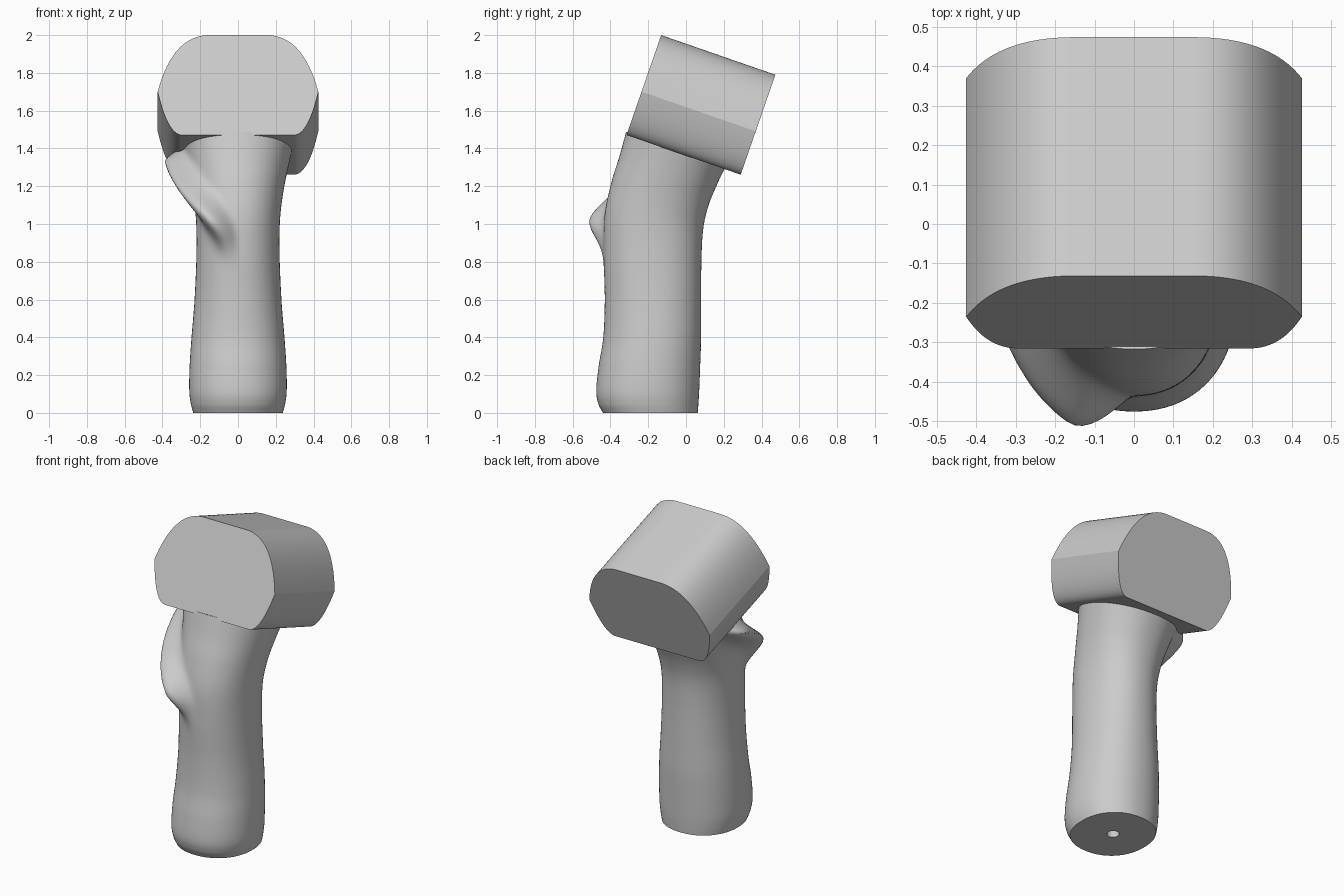
import bpy, bmesh
from math import sin, cos, pi, exp, degrees, atan2
from mathutils import Vector

if "Cube" in bpy.data.objects:
    bpy.data.objects.remove(bpy.data.objects["Cube"])

grey = bpy.data.materials.new("plain grey")
grey.use_nodes = True
grey.diffuse_color = (0.6, 0.6, 0.6, 1)
grey.node_tree.nodes["Principled BSDF"].inputs["Base Color"].default_value = (0.6, 0.6, 0.6, 1)


def loft(name, rings, smooth_angle):
    """Skin a list of equal closed rings and cap both ends."""
    bm = bmesh.new()
    loops = [[bm.verts.new(p) for p in ring] for ring in rings]
    n = len(loops[0])
    for a, b in zip(loops, loops[1:]):
        for i in range(n):
            j = (i + 1) % n
            bm.faces.new((a[i], a[j], b[j], b[i]))
    bm.faces.new(loops[0][::-1])
    bm.faces.new(loops[-1])
    bmesh.ops.recalc_face_normals(bm, faces=bm.faces)
    mesh = bpy.data.meshes.new(name)
    bm.to_mesh(mesh)
    bm.free()
    mesh.materials.append(grey)
    obj = bpy.data.objects.new(name, mesh)
    bpy.context.collection.objects.link(obj)
    bpy.ops.object.select_all(action='DESELECT')
    obj.select_set(True)
    bpy.context.view_layer.objects.active = obj
    bpy.ops.object.shade_smooth_by_angle(angle=smooth_angle * pi / 180)
    return obj


def bezier(a, b, c, steps):
    a, b, c = Vector(a), Vector(b), Vector(c)
    ts = [i / steps for i in range(steps + 1)]
    return [a * (1 - t) ** 2 + b * 2 * t * (1 - t) + c * t * t for t in ts]


# Head: half profile of two curves meeting at a side crease, mirrored and extruded
lower = bezier((0.30, 0), (0.375, 0.01), (0.425, 0.243), 20)
upper = bezier((0.425, 0.243), (0.345, 0.56), (0.15, 0.56), 20)
half = lower + upper[1:]
profile = half + [Vector((-p.x, p.y)) for p in reversed(half)]
tilt = atan2(0.21, 0.605)
up = Vector((0, sin(tilt), cos(tilt)))
back = Vector((0, cos(tilt), -sin(tilt)))
corner = Vector((0, -0.315, 1.471))
loft("head", [[corner + back * d + up * p.y + Vector((p.x, 0, 0)) for p in profile]
              for d in (0, 0.64)], 20)

# Handle: stations of front z, front y, back z, back y, half width
stations = [Vector(s) for s in (
    (0, -.44, 0, .062, .237),
    (.05, -.465, .05, .066, .25),
    (.12, -.475, .12, .07, .258),
    (.25, -.462, .25, .075, .256),
    (.4, -.438, .4, .08, .246),
    (.6, -.43, .6, .08, .23),
    (.85, -.436, .82, .082, .22),
    (1.05, -.43, .98, .092, .222),
    (1.22, -.395, 1.1, .12, .238),
    (1.36, -.352, 1.21, .165, .262),
    (1.488, -.317, 1.305, .21, .288))]
SIDES = 112


def spline(points, steps):
    """Smooth curve through all the points."""
    pts = [points[0] * 2 - points[1]] + points + [points[-1] * 2 - points[-2]]
    out = []
    for p, q, r, s in zip(pts, pts[1:], pts[2:], pts[3:]):
        for k in range(steps):
            t = k / steps
            out.append((q * 2 + (r - p) * t + (p * 2 - q * 5 + r * 4 - s) * t ** 2
                        + (q * 3 - p - r * 3 + s) * t ** 3) / 2)
    return out + [points[-1]]


def ramp(v, lo, hi):
    t = min(max((v - lo) / (hi - lo), 0), 1)
    return t * t * (3 - 2 * t)


def ridge(angle, z):
    """Height of the thumb ridge that climbs round the right side."""
    a = degrees(angle)
    off = z - (0.91 + 0.0045 * a)
    width = 0.075 if off > 0 else 0.1
    ends = ramp(a, -2, 28) * (1 - ramp(a, 90, 135)) * (1 - ramp(z, 1.33, 1.44))
    return 0.115 * ends * exp(-(off / width) ** 2)


def rounded(v):
    return abs(v) ** 0.92 * (1 if v > 0 else -1)


def handle_ring(s):
    zf, yf, zb, yb, w = s
    ring = []
    for i in range(SIDES):
        a = 2 * pi * i / SIDES - pi
        sx, cy = -rounded(sin(a)), -rounded(cos(a))
        t = (cy + 1) / 2
        z = zf + (zb - zf) * t
        h = ridge(a, z)
        ring.append((w * sx - h * sin(a), yf + (yb - yf) * t - h * cos(a), z))
    return ring


def hole_ring(z):
    angles = [2 * pi * i / SIDES - pi for i in range(SIDES)]
    return [(-0.036 * sin(a), -0.19 - 0.036 * cos(a), z) for a in angles]


# The base folds inward into a small blind hole
loft("handle", [hole_ring(0.3), hole_ring(0)] + [handle_ring(s) for s in spline(stations, 12)], 40)
